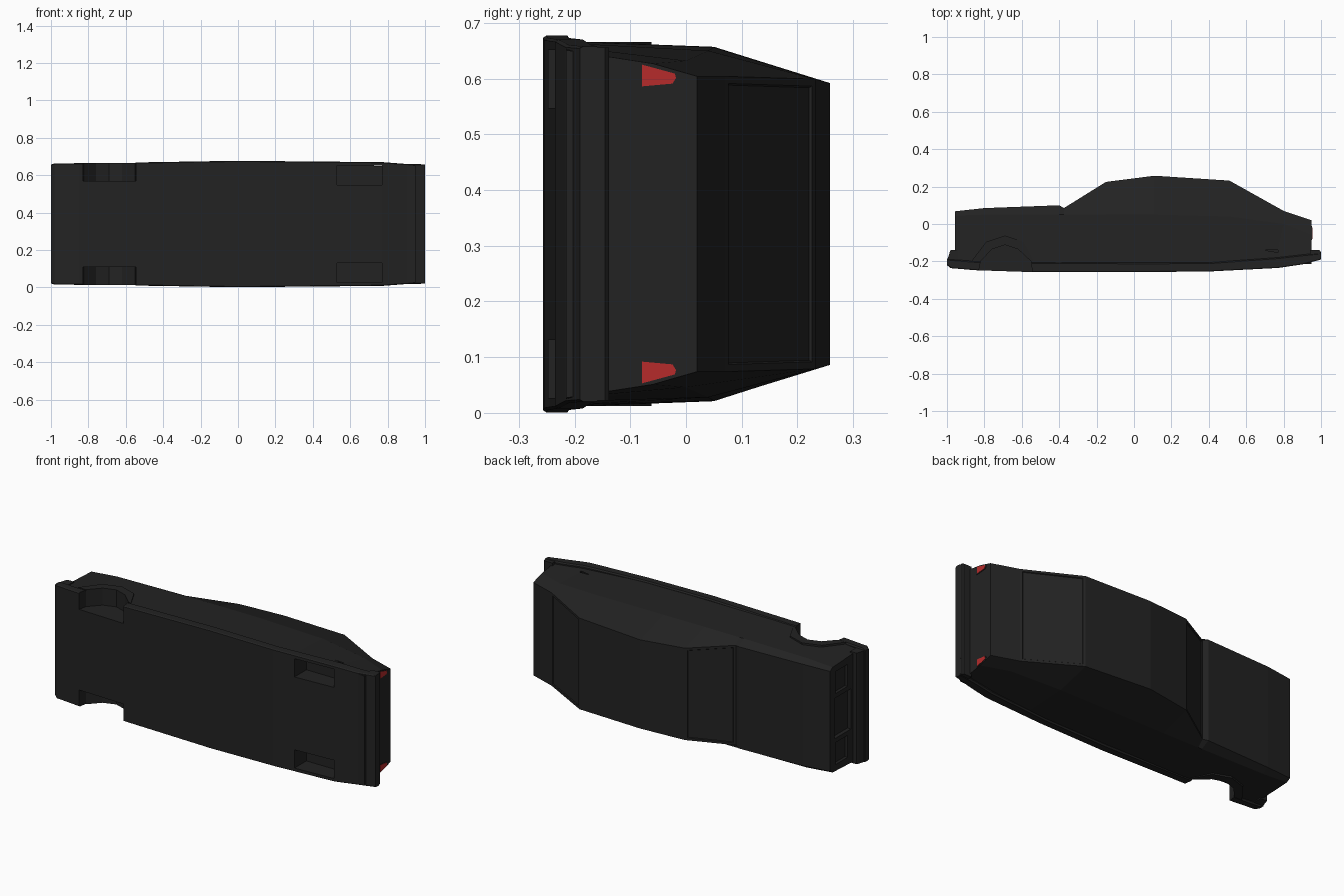
import bpy, bmesh
from mathutils import Vector

if "Cube" in bpy.data.objects:
    bpy.data.objects.remove(bpy.data.objects["Cube"], do_unlink=True)

MID = 0.339  # the car lies on its side: length x, height y, width z


def material(name, rgb):
    m = bpy.data.materials.new(name)
    m.use_nodes = True
    m.diffuse_color = (*rgb, 1)
    m.node_tree.nodes["Principled BSDF"].inputs["Base Color"].default_value = (*rgb, 1)
    return m


BLACK = material("black", (0.0165, 0.0165, 0.0165))
RED = material("light_red", (0.47, 0.024, 0.024))


def loft(name, rings, mat=BLACK, cyclic=False):
    """Skin a list of equal point rings, capped at both ends."""
    bm = bmesh.new()
    loops = [[bm.verts.new(p) for p in ring] for ring in rings]
    n = len(loops[0])
    pairs = list(zip(loops, loops[1:]))
    if cyclic:
        pairs.append((loops[-1], loops[0]))
    for a, b in pairs:
        for i in range(n):
            j = (i + 1) % n
            bm.faces.new((a[i], a[j], b[j], b[i]))
    if not cyclic:
        bm.faces.new(loops[0])
        bm.faces.new(loops[-1])
    bmesh.ops.recalc_face_normals(bm, faces=bm.faces)
    me = bpy.data.meshes.new(name)
    bm.to_mesh(me)
    bm.free()
    me.materials.append(mat)
    ob = bpy.data.objects.new(name, me)
    bpy.context.collection.objects.link(ob)
    return ob


def section(x, half):
    """Mirror (height, half width) points about the middle plane."""
    return ([(x, y, MID + w) for y, w in half]
            + [(x, y, MID - w) for y, w in reversed(half)])


def slab(name, outline, z0, z1, mat=BLACK):
    """Extrude an (x, y) outline across the width."""
    return loft(name, [[(x, y, z) for x, y in outline] for z in (z0, z1)], mat)


def box(name, x0, x1, y0, y1, z0, z1):
    return slab(name, [(x0, y0), (x1, y0), (x1, y1), (x0, y1)], z0, z1)


def cut(ob, cutters):
    for c in cutters:
        c.hide_render = True
        mod = ob.modifiers.new("cut", "BOOLEAN")
        mod.operation, mod.solver, mod.object = "DIFFERENCE", "EXACT", c
        bpy.context.view_layer.objects.active = ob
        bpy.ops.object.modifier_apply(modifier=mod.name)


# Upper body: x, top height, top half width, belt height, belt half, low half
body_stations = [
    (-0.957, 0.068, 0.285, 0.045, 0.300, 0.312),
    (-0.80, 0.085, 0.290, 0.05, 0.312, 0.320),
    (-0.40, 0.100, 0.290, 0.05, 0.317, 0.327),
    (-0.375, 0.085, 0.285, 0.05, 0.317, 0.327),
    (-0.15, 0.225, 0.262, 0.05, 0.318, 0.328),
    (0.11, 0.258, 0.253, 0.05, 0.317, 0.328),
    (0.51, 0.232, 0.260, 0.04, 0.311, 0.325),
    (0.80, 0.070, 0.265, 0.00, 0.293, 0.319),
    (0.95, 0.020, 0.265, -0.06, 0.288, 0.312),
]
body = loft("body", [section(x, [(-0.215, wl), (yb, wb), (yt, wt)])
                     for x, yt, wt, yb, wb, wl in body_stations])

# Windscreen and rear window set slightly into their frames
bm = bmesh.new()
bm.from_mesh(body.data)
glass = [f for f in bm.faces if f.normal.y > 0.3
         and abs(f.calc_center_median().z - MID) < 0.05
         and (-0.35 < f.calc_center_median().x < -0.2
              or 0.6 < f.calc_center_median().x < 0.7)]
bmesh.ops.inset_individual(bm, faces=glass, thickness=0.018)
bmesh.ops.inset_individual(bm, faces=glass, thickness=0.004, depth=-0.004)
bm.to_mesh(body.data)
bm.free()

# Lower tray with sills: x, bottom, top, half width
tray_stations = [
    (-1.0, -0.220, -0.190, 0.318),
    (-0.98, -0.236, -0.195, 0.324),
    (-0.85, -0.247, -0.205, 0.325),
    (-0.55, -0.257, -0.210, 0.329),
    (0.00, -0.257, -0.213, 0.338),
    (0.40, -0.254, -0.212, 0.334),
    (0.77, -0.235, -0.185, 0.331),
    (0.90, -0.216, -0.170, 0.321),
    (1.0, -0.190, -0.160, 0.319),
]
tray = loft("lower_tray", [section(x, [(b, w - 0.004), (b + 0.006, w), (t, w), (t + 0.006, w - 0.008)])
                           for x, b, t, w in tray_stations])

# Wheel arches and the flared lips around them
arch = [(-0.82, -0.20), (-0.76, -0.135), (-0.69, -0.112), (-0.62, -0.135), (-0.55, -0.20)]
lip = [(-0.87, -0.20), (-0.79, -0.095), (-0.69, -0.062), (-0.59, -0.095), (-0.535, -0.20)]
opening = [(-0.84, -0.30)] + arch + [(-0.54, -0.30)]
cutters = []
for side, name in ((1, "left"), (-1, "right")):
    cutters.append(slab("arch_cutter", opening, MID + side * 0.23, MID + side * 0.40))
    cutters.append(box("well_cutter", 0.53, 0.77, -0.30, -0.14,
                       MID + side * 0.208, MID + side * 0.312))
    inner, outer = MID + side * 0.30, MID + side * 0.327
    slab(name + "_arch_lip", lip + arch[::-1], inner, outer)

# Nose recesses for the grille and lamps
nose = [box("grille_cutter", -1.1, -0.935, -0.12, 0.03, MID - 0.115, MID + 0.115)]
for side in (1, -1):
    nose.append(box("lamp_cutter", -1.1, -0.94, -0.09, 0.02,
                    MID + side * 0.14, MID + side * 0.265))
cut(body, cutters + nose)
cut(tray, cutters)
for c in cutters + nose:
    bpy.data.objects.remove(c, do_unlink=True)

# Bumpers
rear = [(0.94, -0.19), (0.998, -0.19), (0.998, -0.145), (0.99, -0.138), (0.94, -0.138)]
slab("rear_bumper", rear, MID - 0.317, MID + 0.317)
slab("rear_bumper_pad", [(0.98, -0.19), (1.0, -0.185), (1.0, -0.15), (0.98, -0.148)],
     MID - 0.225, MID + 0.225)
front = [(-0.94, -0.20), (-1.0, -0.20), (-0.985, -0.15), (-0.98, -0.138), (-0.94, -0.138)]
slab("front_bumper", front, MID - 0.317, MID + 0.317)

# Tail lights in dark surrounds: (height, half width) corners
lamp = [(-0.079, 0.247), (-0.079, 0.286), (-0.02, 0.270), (-0.018, 0.262), (-0.024, 0.252)]
centre = Vector((-0.048, 0.264))


def rear_plate(name, side, grow, x1, mat):
    pts = [centre + (Vector(p) - centre) * grow for p in lamp]
    loft(name, [[(x, p.x, MID + side * p.y) for p in pts] for x in (0.947, x1)], mat)


for side, name in ((1, "left"), (-1, "right")):
    rear_plate(name + "_light_surround", side, 1.2, 0.952, BLACK)
    rear_plate(name + "_tail_light", side, 1.0, 0.954, RED)
